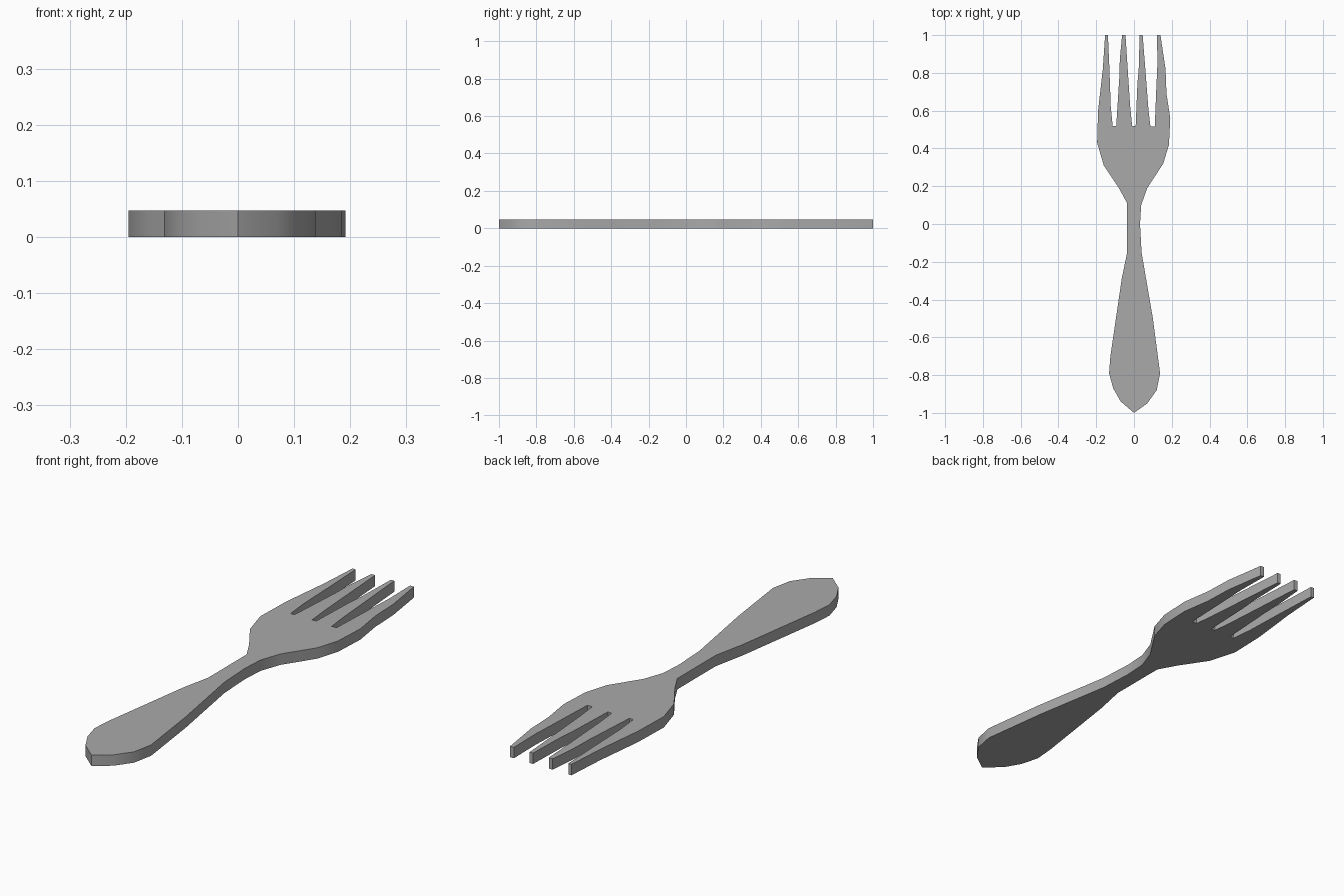
import bpy
import bmesh
import math

THICKNESS = 0.047

# Remove the default cube
default_cube = bpy.data.objects.get("Cube")
if default_cube:
    bpy.data.objects.remove(default_cube, do_unlink=True)


def make_material(name, colour):
    material = bpy.data.materials.new(name)
    material.use_nodes = True
    material.diffuse_color = colour
    shader = next(n for n in material.node_tree.nodes if n.type == "BSDF_PRINCIPLED")
    shader.inputs["Base Color"].default_value = colour
    return material


def extrude_outline(name, outline, thickness, material):
    """Turn a closed flat outline into a solid plate standing on the ground."""
    bm = bmesh.new()
    base = bm.faces.new([bm.verts.new((x, y, 0)) for x, y in outline])
    result = bmesh.ops.extrude_face_region(bm, geom=[base], use_keep_orig=True)
    top_verts = [g for g in result["geom"] if isinstance(g, bmesh.types.BMVert)]
    bmesh.ops.translate(bm, verts=top_verts, vec=(0, 0, thickness))
    bmesh.ops.recalc_face_normals(bm, faces=bm.faces)
    mesh = bpy.data.meshes.new(name)
    bm.to_mesh(mesh)
    bm.free()
    mesh.materials.append(material)
    plate = bpy.data.objects.new(name, mesh)
    bpy.context.collection.objects.link(plate)
    return plate


# Right-hand edge of the plan: handle tip, grip, neck, shoulder, outer tine
handle_east = [(0, -1), (.07, -.95), (.12, -.88), (.138, -.79), (.1, -.5), (.04, -.15)]
head_east = [(.032, 0), (.038, .1), (.07, .19), (.155, .32), (.185, .42),
             (.192, .56), (.172, .69), (.167, .82)]

# Tine tips and the slots between them, from +x to -x
tip_a = [(.14, 1), (.122, 1)]
slot_a = [(.124, .85), (.117, .69), (.11, .515), (.087, .515), (.077, .6)]
tip_b = [(.046, 1), (.03, 1)]
slot_b = [(.025, .82), (.018, .74), (.009, .52), (-.01, .52), (-.02, .62), (-.03, .77)]
tip_c = [(-.045, 1), (-.063, 1)]
slot_c = [(-.075, .87), (-.078, .77), (-.094, .52), (-.113, .52), (-.123, .62), (-.13, .82)]
tip_d = [(-.138, 1), (-.153, 1)]

# Left-hand edge back down to the handle tip
head_west = [(-.165, .82), (-.19, .6), (-.195, .43), (-.16, .31), (-.08, .19), (-.036, .11)]
handle_west = [(-.036, -.15), (-.065, -.29), (-.125, -.7), (-.132, -.79), (-.11, -.87), (-.07, -.94)]

outline = (handle_east + head_east + tip_a + slot_a + tip_b + slot_b
           + tip_c + slot_c + tip_d + head_west + handle_west)

# One flat plate, with soft side walls and crisp rims
steel = make_material("steel grey", (0.4, 0.4, 0.4, 1))
fork = extrude_outline("fork", outline, THICKNESS, steel)
bpy.ops.object.select_all(action="DESELECT")
fork.select_set(True)
bpy.context.view_layer.objects.active = fork
bpy.ops.object.shade_smooth_by_angle(angle=math.radians(30))
